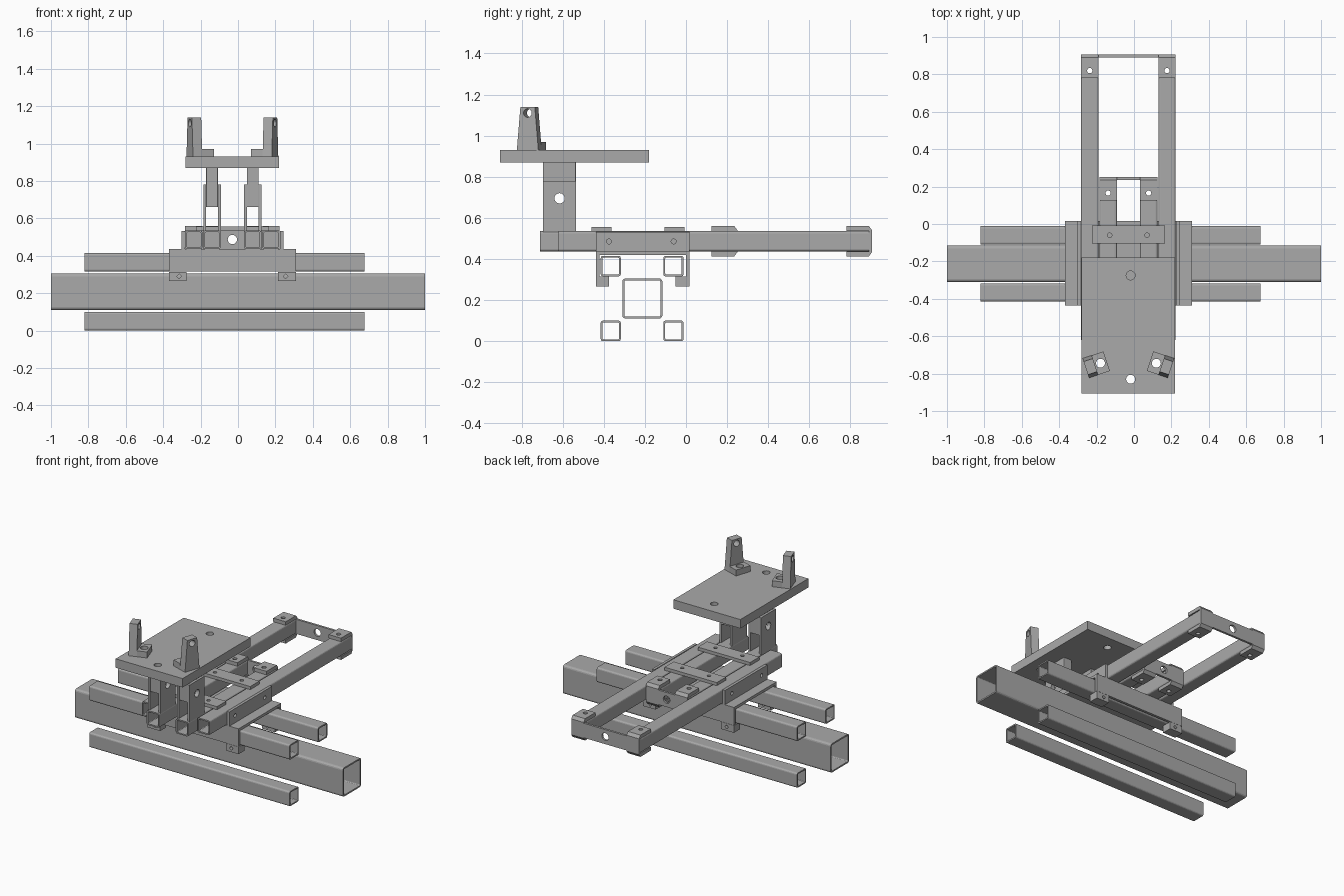
import bpy, bmesh, math
from mathutils import Matrix, Vector

if "Cube" in bpy.data.objects:
    bpy.data.objects.remove(bpy.data.objects["Cube"])

CX = -0.03                      # symmetry line of the carriage
grey = bpy.data.materials.new("steel_grey")
grey.diffuse_color = (0.4, 0.4, 0.4, 1)
grey.use_nodes = True
grey.node_tree.nodes["Principled BSDF"].inputs["Base Color"].default_value = grey.diffuse_color


def finish(name, bm, matrix=None):
    bmesh.ops.recalc_face_normals(bm, faces=bm.faces)
    me = bpy.data.meshes.new(name)
    bm.to_mesh(me)
    bm.free()
    if matrix:
        me.transform(matrix)
    me.materials.append(grey)
    ob = bpy.data.objects.new(name, me)
    bpy.context.collection.objects.link(ob)
    return ob


def place(axis, t, u, v):
    # (u, v) are the two remaining axes in x, y, z order
    return {'x': (t, u, v), 'y': (u, t, v), 'z': (u, v, t)}[axis]


def prism(name, axis, t0, t1, pts, matrix=None):
    bm = bmesh.new()
    a, b = [[bm.verts.new(place(axis, t, u, v)) for u, v in pts] for t in (t0, t1)]
    bm.faces.new(a)
    bm.faces.new(b)
    for i in range(len(pts)):
        j = (i + 1) % len(pts)
        bm.faces.new((a[i], a[j], b[j], b[i]))
    return finish(name, bm, matrix)


def box(name, x, y, z, matrix=None):
    pts = [(x[0], y[0]), (x[1], y[0]), (x[1], y[1]), (x[0], y[1])]
    return prism(name, 'z', z[0], z[1], pts, matrix)


def rounded(u, v, r):
    pts = []
    for k, (cu, cv) in enumerate([(u[1] - r, v[1] - r), (u[0] + r, v[1] - r),
                                  (u[0] + r, v[0] + r), (u[1] - r, v[0] + r)]):
        for d in range(4):
            a = math.radians(90 * k + 30 * d)
            pts.append((cu + r * math.cos(a), cv + r * math.sin(a)))
    return pts


def tube(name, axis, t, u, v, w=0.009, r=0.011):
    u, v = sorted(u), sorted(v)
    outer = rounded(u, v, r)
    inner = rounded((u[0] + w, u[1] - w), (v[0] + w, v[1] - w), r * 0.4)
    bm = bmesh.new()
    o0, o1, i0, i1 = [[bm.verts.new(place(axis, tt, *p)) for p in loop]
                      for loop in (outer, inner) for tt in t]
    for i in range(len(outer)):
        j = (i + 1) % len(outer)
        for a, b in ((o0, o1), (i0, i1), (o0, i0), (o1, i1)):
            bm.faces.new((a[i], a[j], b[j], b[i]))
    return finish(name, bm)


def drill(obs, centre, axis, r, depth, sides=20, matrix=None):
    pts = []
    for i in range(sides):
        a = 2 * math.pi * i / sides
        u, v = r * math.cos(a), r * math.sin(a)
        pts.append((u, v))
    m = (matrix or Matrix()) @ Matrix.Translation(Vector(centre))
    cutter = prism("cutter", axis, -depth, depth, pts, m)
    cutter.hide_render = True
    for ob in obs:
        mod = ob.modifiers.new("hole", 'BOOLEAN')
        mod.operation, mod.solver, mod.object = 'DIFFERENCE', 'EXACT', cutter
        dg = bpy.context.evaluated_depsgraph_get()
        me = bpy.data.meshes.new_from_object(ob.evaluated_get(dg))
        ob.modifiers.clear()
        ob.data = me
    bpy.data.objects.remove(cutter)


def side(s, a, b):
    return sorted((CX + s * a, CX + s * b))


# Crosswise beams
tube("main_beam", 'x', (-1, 1), (-0.31, -0.115), (0.11, 0.305), 0.01, 0.015)
for y in ((-0.415, -0.317), (-0.11, -0.012)):
    for z in ((0, 0.1), (0.315, 0.415)):
        tube("side_rail", 'x', (-0.82, 0.675), y, z)

# Fore-and-aft tubes of the carriage
outer, inner = {}, {}
for s in (-1, 1):
    outer[s] = tube("outer_slide", 'y', (-0.62, 0.89), side(s, 0.16, 0.253), (0.437, 0.535))
    inner[s] = tube("inner_slide", 'y', (-0.71, 0.235), side(s, 0.062, 0.155), (0.437, 0.535))

# End brackets: a plate with folded tabs over and under each tube
for tubes, y, a, b in ((outer, 0.905, 0.16, 0.253), (inner, 0.25, 0.062, 0.155)):
    plate = box("end_plate", (CX - a, CX + a), (y - 0.015, y), (0.437, 0.535))
    drill([plate], (CX, y, 0.487), 'y', 0.025, 0.1)
    for s in (-1, 1):
        c = [(y - 0.125, 0.56), (y - 0.015, 0.56), (y, 0.54), (y, 0.433), (y - 0.015, 0.413),
             (y - 0.125, 0.413), (y - 0.125, 0.436), (y - 0.015, 0.436),
             (y - 0.015, 0.536), (y - 0.125, 0.536)]
        tab = prism("end_tab", 'x', *side(s, a, b), c)
        drill([tab, tubes[s]], (CX + s * (a + b) / 2, y - 0.085, 0.487), 'z', 0.014, 0.2)

# Saddle plate with folded flanges gripping the upper rails
box("saddle_plate", (-0.37, 0.31), (-0.437, 0.017), (0.418, 0.436))
for y0, y1, hook in ((-0.437, -0.42, (-0.42, -0.375)), (0, 0.017, (-0.05, 0))):
    box("saddle_flange", (-0.37, 0.31), (y0, y1), (0.315, 0.418))
    for s in (-1, 1):
        ys = (min(y0, hook[0]), max(y1, hook[1]))
        clip = box("rail_clip", side(s, 0.245, 0.34), ys, (0.265, 0.314))
        drill([clip], (CX + s * 0.285, (y0 + y1) / 2, 0.29), 'y', 0.013, 0.2, 4)

# Upright cheeks beside the outer slides, and straps over the slides
for s in (-1, 1):
    cheek = box("saddle_cheek", side(s, 0.254, 0.272), (-0.437, 0.017), (0.436, 0.532))
    for y in (-0.375, -0.06):
        drill([cheek], (CX + s * 0.263, y, 0.485), 'x', 0.012, 0.05)
for y in (-0.46, -0.105):
    strap = box("slide_strap", (-0.225, 0.165), (y, y + 0.098), (0.535, 0.556))
    for s in (-1, 1):
        drill([strap], (CX + s * 0.1, y + 0.045, 0.545), 'z', 0.012, 0.05)

# Table supports: cheeks around a hanging box section
for s in (-1, 1):
    parts = [box("support_cheek", side(s, a, a + 0.015), (-0.695, -0.535), (0.53, 0.78))
             for a in (0.062, 0.14)]
    parts.append(tube("support_post", 'z', (0.66, 0.87), side(s, 0.077, 0.14),
                      (-0.695, -0.535), 0.012, 0.003))
    for p in parts:
        drill([p], (CX + s * 0.108, -0.615, 0.695), 'x', 0.025, 0.1)

# Table
table = box("table", (-0.28, 0.22), (-0.905, -0.18), (0.87, 0.93))
for y in (-0.275, -0.83):
    drill([table], (-0.018, y, 0.9), 'z', 0.024, 0.2)

# Angled ears with feet bolted to the table
for s in (-1, 1):
    m = (Matrix.Translation((CX + s * 0.172, -0.752, 0))
         @ Matrix.Rotation(math.radians(-18.5 * s), 4, 'Z'))
    ear = prism("ear", 'x', *sorted((s * 0.007, s * 0.059)),
                [(-0.055, 0.93), (0.055, 0.93), (0.037, 1.14), (-0.037, 1.14)], m)
    drill([ear], (s * 0.03, 0, 1.11), 'x', 0.021, 0.1, 20, m)
    foot = box("ear_foot", sorted((s * -0.059, s * 0.007)), (-0.055, 0.055), (0.93, 0.97), m)
    drill([foot, table], (s * -0.024, 0, 0.93), 'z', 0.024, 0.2, 20, m)
